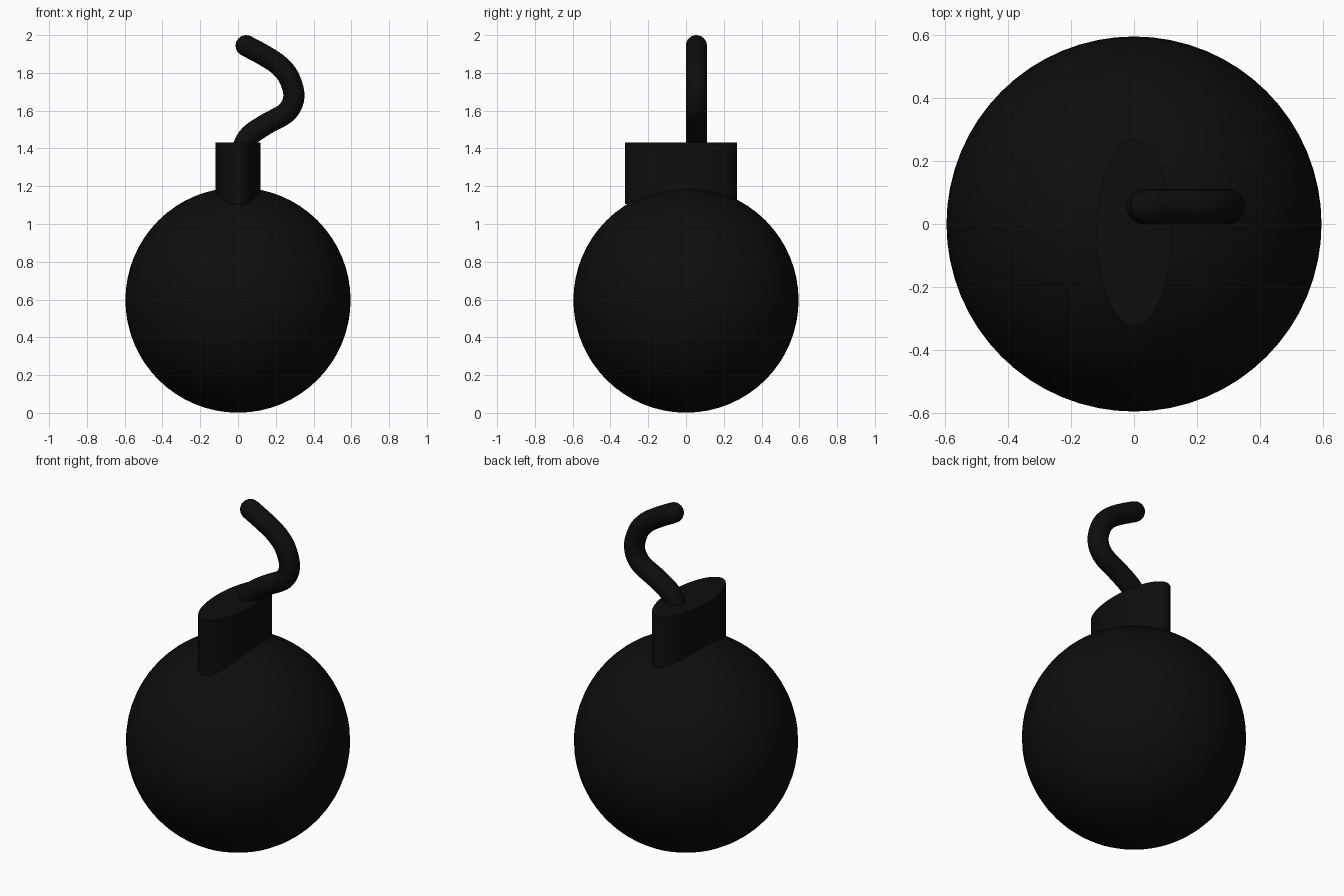
import bpy, bmesh, math
from mathutils import Vector

if "Cube" in bpy.data.objects:
    bpy.data.objects.remove(bpy.data.objects["Cube"])

black = bpy.data.materials.new("soft black")
black.diffuse_color = (0.004, 0.004, 0.004, 1)
black.use_nodes = True
black.node_tree.nodes["Principled BSDF"].inputs["Base Color"].default_value = black.diffuse_color


def finish(ob, name, angle):
    ob.name = name
    ob.data.materials.clear()
    ob.data.materials.append(black)
    bpy.ops.object.select_all(action='DESELECT')
    ob.select_set(True)
    bpy.context.view_layer.objects.active = ob
    bpy.ops.object.shade_smooth_by_angle(angle=math.radians(angle))


# Round body
bpy.ops.mesh.primitive_uv_sphere_add(segments=64, ring_count=32, radius=0.596,
                                     location=(0, 0, 0.597))
finish(bpy.context.object, "body", 40)

# Oval neck
bpy.ops.mesh.primitive_cylinder_add(vertices=48, radius=1, depth=1,
                                    location=(0, -0.027, 1.268))
neck = bpy.context.object
neck.scale = (0.119, 0.297, 0.325)
bpy.ops.object.transform_apply(location=False, rotation=False, scale=True)
finish(neck, "neck", 40)

# Curled fuse: smooth path in the x-z plane
R, FUSE_Y, SIDES = 0.056, 0.055, 24
pts = [Vector((x, FUSE_Y, z)) for x, z in (
    (0.02, 1.34), (0.025, 1.40), (0.062, 1.468), (0.148, 1.528), (0.258, 1.592),
    (0.296, 1.675), (0.27, 1.775), (0.217, 1.84), (0.143, 1.89), (0.043, 1.944))]
ext = [2 * pts[0] - pts[1]] + pts + [2 * pts[-1] - pts[-2]]
path = []
for a, b, c, d in zip(ext, ext[1:], ext[2:], ext[3:]):
    for k in range(5):
        t = k / 5
        path.append(0.5 * (2 * b + (c - a) * t + (2 * a - 5 * b + 4 * c - d) * t ** 2
                           + (3 * b - a - 3 * c + d) * t ** 3))
path.append(pts[-1])

# Centre, direction and radius of each ring, then a rounded tip
rings = []
for i, p in enumerate(path):
    tan = (path[min(i + 1, len(path) - 1)] - path[max(i - 1, 0)]).normalized()
    rings.append((p, tan, R))
for k in range(1, 6):
    a = k * math.pi / 12
    rings.append((path[-1] + tan * R * math.sin(a), tan, R * math.cos(a)))

bm = bmesh.new()
side = Vector((0, 1, 0))
loops = []
for p, tan, r in rings:
    n = side.cross(tan)
    loops.append([bm.verts.new(p + r * (math.cos(q) * side + math.sin(q) * n))
                  for q in (2 * math.pi * j / SIDES for j in range(SIDES))])
for u, v in zip(loops, loops[1:]):
    for j in range(SIDES):
        k = (j + 1) % SIDES
        bm.faces.new((u[j], u[k], v[k], v[j]))
bm.faces.new(loops[0])
tip = bm.verts.new(path[-1] + tan * R)
for j in range(SIDES):
    bm.faces.new((loops[-1][j], loops[-1][(j + 1) % SIDES], tip))
bmesh.ops.recalc_face_normals(bm, faces=bm.faces)
mesh = bpy.data.meshes.new("fuse")
bm.to_mesh(mesh)
bm.free()
fuse = bpy.data.objects.new("fuse", mesh)
bpy.context.collection.objects.link(fuse)
finish(fuse, "fuse", 50)
